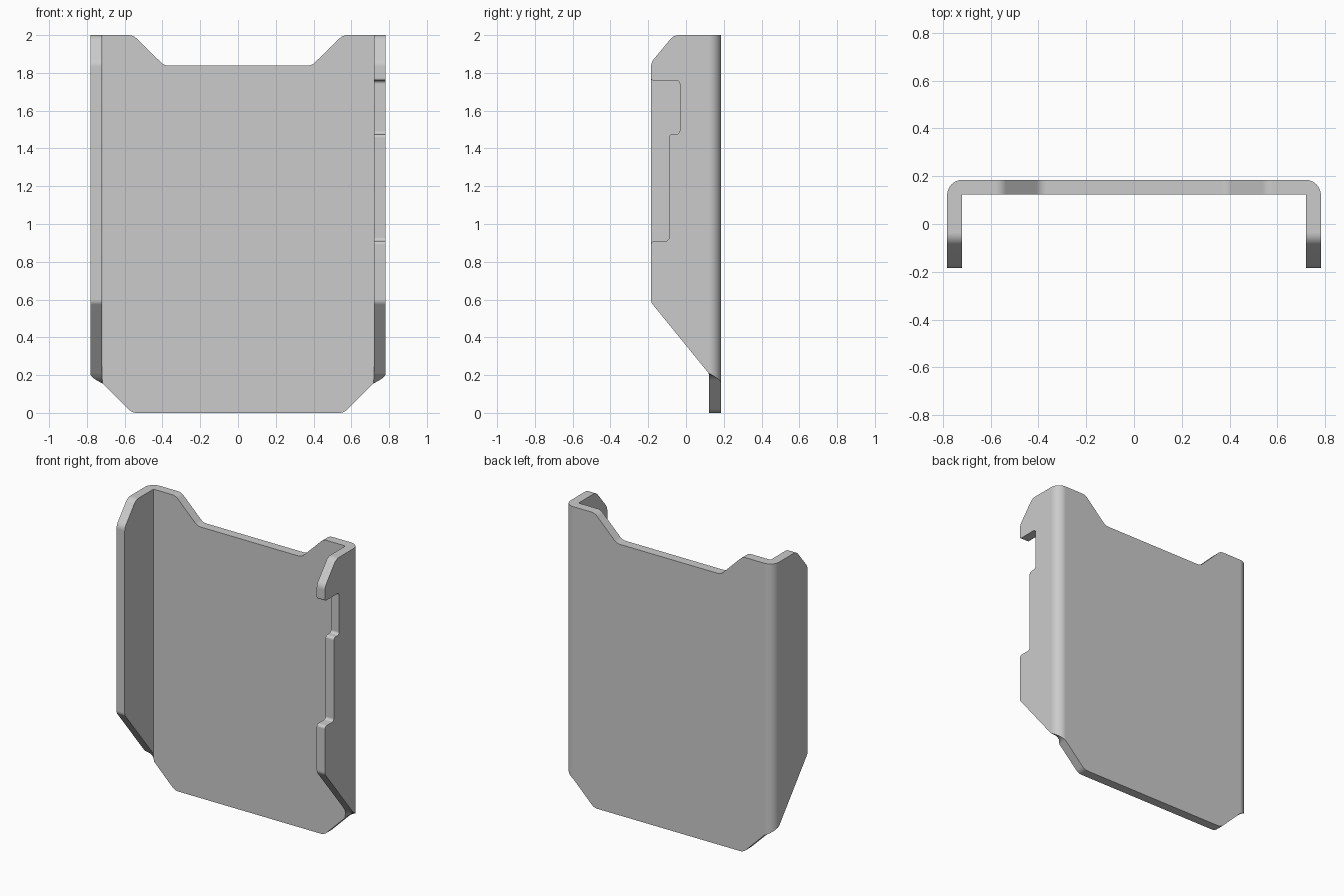
import bpy, bmesh, math
from mathutils import Vector

if "Cube" in bpy.data.objects:
    bpy.data.objects.remove(bpy.data.objects["Cube"])

T = 0.065                    # sheet thickness
X_BEND, Y_BEND = 0.717, 0.12 # bend axis (inner corner)
BEND_U = 0.055               # width of the bend in the flat pattern
R_IN = 0.003
STEPS = 8


def flange(y):
    """Flat-pattern coordinate of a point on the side flange."""
    return X_BEND + BEND_U + Y_BEND - y


def fillet(points, segs=5):
    """Round each (u, z, radius) corner of a closed outline."""
    out = []
    n = len(points)
    for i, (u, z, r) in enumerate(points):
        p = Vector((u, z))
        a = (Vector(points[i - 1][:2]) - p).normalized()
        b = (Vector(points[(i + 1) % n][:2]) - p).normalized()
        if r == 0:
            out.append(p)
            continue
        half = a.angle(b) / 2
        c = p + (a + b).normalized() * (r / math.sin(half))
        d = r / math.tan(half)
        v0, v1 = p + a * d - c, p + b * d - c
        total = v0.angle(v1)
        for k in range(segs + 1):
            t = k / segs
            w = (v0 * math.sin((1 - t) * total) + v1 * math.sin(t * total)) / math.sin(total)
            out.append(c + w)
    return out


# Half outline of the unfolded sheet, bottom centre to top centre
lower = [(0.56, 0, 0.06), (X_BEND + BEND_U, 0.21, 0), (flange(-0.185), 0.585, 0.04)]
upper = [(flange(-0.185), 1.855, 0.06), (flange(-0.065), 2.0, 0.06),
         (0.555, 2.0, 0.06), (0.39, 1.838, 0.06)]
# Stepped notch on the right flange only
notch = [(flange(-0.185), 0.91, 0.018), (flange(-0.09), 0.91, 0.018),
         (flange(-0.09), 1.475, 0.018), (flange(-0.033), 1.475, 0.018),
         (flange(-0.033), 1.76, 0.018), (flange(-0.185), 1.76, 0.012)]
right = lower + notch + upper
left = [(-u, z, r) for u, z, r in reversed(lower + upper)]

# Flat sheet, cut along the bend lines
bm = bmesh.new()
bm.faces.new([bm.verts.new((p.x, 0, p.y)) for p in fillet(right + left)])
for s in (-1, 1):
    for k in range(STEPS + 1):
        u = s * (X_BEND + BEND_U * k / STEPS)
        bmesh.ops.bisect_plane(bm, geom=bm.verts[:] + bm.edges[:] + bm.faces[:],
                               dist=1e-5, plane_co=(u, 0, 0), plane_no=(1, 0, 0))

# Thicken: y holds the distance from the bend axis
for v in bm.verts:
    v.co.y = T
new = bmesh.ops.extrude_face_region(bm, geom=bm.faces[:])["geom"]
for v in new:
    if isinstance(v, bmesh.types.BMVert):
        v.co.y = R_IN
bmesh.ops.recalc_face_normals(bm, faces=bm.faces[:])

# Fold both flanges forward
for v in bm.verts:
    s = math.copysign(1, v.co.x)
    u, r = abs(v.co.x), v.co.y
    over = min(max(u - X_BEND, 0), BEND_U)
    ang = over / BEND_U * math.pi / 2
    x = min(u, X_BEND) + r * math.sin(ang)
    y = Y_BEND + r * math.cos(ang) - max(u - X_BEND - BEND_U, 0)
    v.co = (s * x, y, v.co.z)

mesh = bpy.data.meshes.new("folded_bracket")
bm.to_mesh(mesh)
bm.free()
obj = bpy.data.objects.new("folded_bracket", mesh)
bpy.context.collection.objects.link(obj)
bpy.context.view_layer.objects.active = obj
obj.select_set(True)
bpy.ops.object.shade_smooth_by_angle(angle=math.radians(30))
mod = obj.modifiers.new("weighted_normals", 'WEIGHTED_NORMAL')
mod.keep_sharp = True
